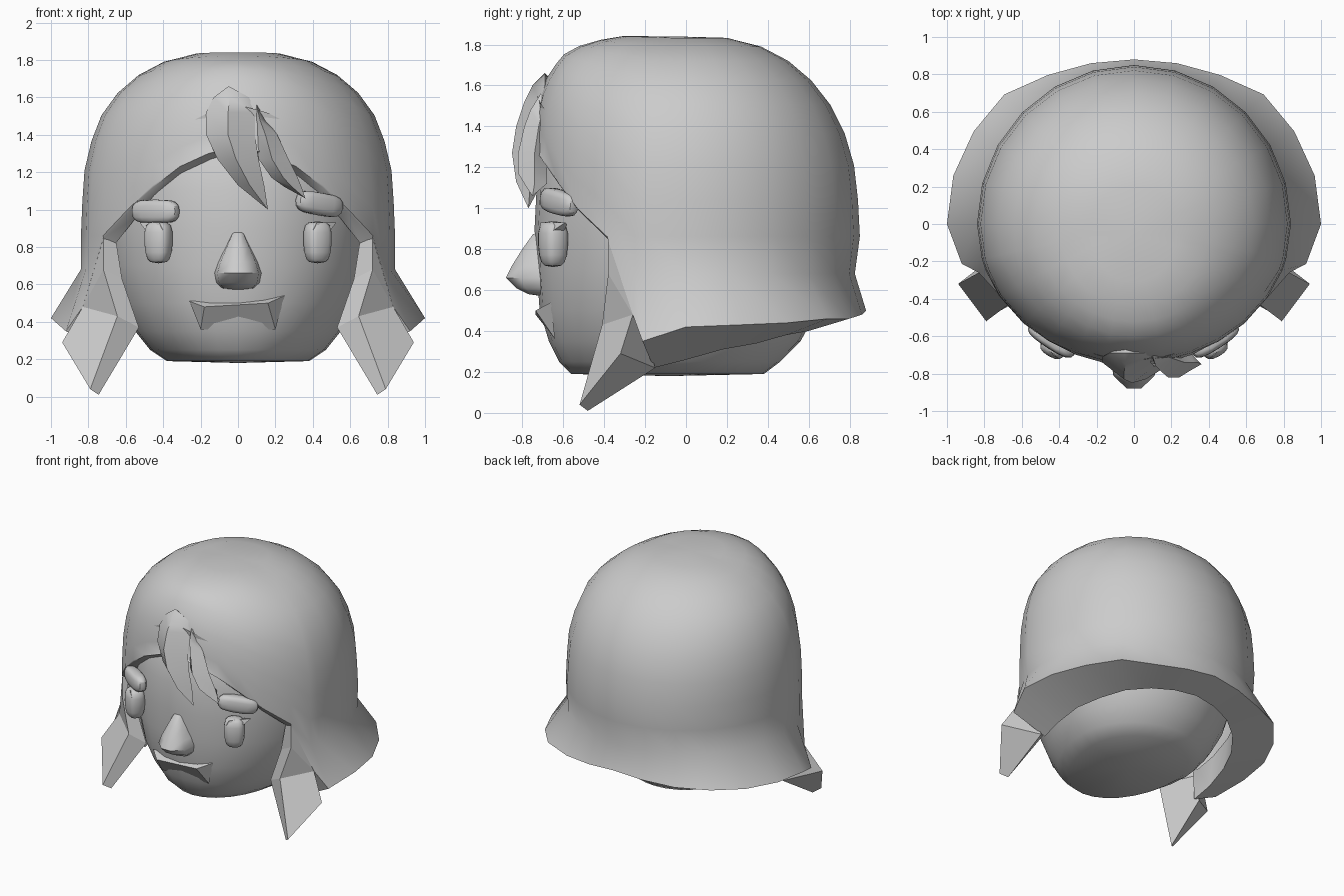
import bpy, bmesh, math
from mathutils import Vector, Matrix

if "Cube" in bpy.data.objects:
    bpy.data.objects.remove(bpy.data.objects["Cube"])

mat = bpy.data.materials.new("plain_grey")
mat.use_nodes = True
GREY = (0.6, 0.6, 0.6, 1)
mat.diffuse_color = GREY
mat.node_tree.nodes["Principled BSDF"].inputs["Base Color"].default_value = GREY


def make(name, verts, faces, smooth=None, mirror=False, soft=0):
    """Mesh object with outward normals, optional mirror, subdivision and smoothing."""
    bm = bmesh.new()
    vs = [bm.verts.new(v) for v in verts]
    for f in faces:
        bm.faces.new([vs[i] for i in f])
    bmesh.ops.recalc_face_normals(bm, faces=bm.faces)
    me = bpy.data.meshes.new(name)
    bm.to_mesh(me)
    bm.free()
    me.materials.append(mat)
    ob = bpy.data.objects.new(name, me)
    bpy.context.scene.collection.objects.link(ob)
    if soft:
        ob.modifiers.new("soft", 'SUBSURF').levels = soft
        ob.modifiers["soft"].render_levels = soft
    if mirror:
        ob.modifiers.new("mirror", 'MIRROR')
    if smooth:
        bpy.ops.object.select_all(action='DESELECT')
        ob.select_set(True)
        bpy.context.view_layer.objects.active = ob
        bpy.ops.object.shade_smooth_by_angle(angle=math.radians(smooth))
    return ob


def loft(rings, start=None, end=None, closed_ends=False):
    """Verts and faces of a skin over equal closed rings, with optional pole points."""
    n = len(rings[0])
    verts = [v for r in rings for v in r]
    faces = [(k * n + i, k * n + (i + 1) % n, (k + 1) * n + (i + 1) % n, (k + 1) * n + i)
             for k in range(len(rings) - 1) for i in range(n)]
    last = (len(rings) - 1) * n
    for pole, base in ((start, 0), (end, last)):
        if pole:
            verts.append(pole)
            faces += [(len(verts) - 1, base + i, base + (i + 1) % n) for i in range(n)]
        elif closed_ends:
            faces.append(tuple(range(base, base + n)))
    return verts, faces


def interp(table, x):
    """Linear lookup of a row in a table sorted by its first entry."""
    for a, b in zip(table, table[1:]):
        if x <= b[0]:
            t = max(0, (x - a[0]) / (b[0] - a[0]))
            return [p + (q - p) * t for p, q in zip(a, b)]
    return list(table[-1])


def polar(phi, r, z):
    """Point at an angle in degrees from the front."""
    a = math.radians(phi)
    return (r * math.sin(a), -r * math.cos(a), z)


# Head: height, half width, front depth, back depth
HEAD = [(.19, .38, .56, .38), (.25, .47, .62, .46), (.35, .55, .67, .56), (.5, .63, .715, .64),
        (.7, .69, .73, .7), (.9, .71, .74, .74), (1.1, .72, .73, .75), (1.3, .7, .69, .72), (1.5, .6, .58, .6)]
rings = []
for z, w, f, b in HEAD:
    ring = [polar(i * 360 / 28, 1, z) for i in range(28)]
    rings.append([(x * w, y * (f if y < 0 else b), z) for x, y, _ in ring])
make("head", *loft(rings, (0, -.08, .18), (0, 0, 1.6)), smooth=50)

# Hair cap: height, side, front and back radius
CAP = [(.5, .84, .74, .82), (.68, .84, .74, .825), (.85, .84, .74, .85), (1, .835, .745, .845), (1.22, .82, .75, .82),
       (1.4, .775, .745, .765), (1.55, .71, .715, .68), (1.66, .61, .67, .58), (1.75, .49, .6, .46),
       (1.81, .35, .49, .32), (1.84, .19, .32, .16), (1.85, .1, .2, .08)]
# Lower edge by angle: cap end height, outer rim radius and height, inner rim radius and height
EDGE = [(0, 1.35, .76, 1.34, .7, 1.31), (12, 1.31, .76, 1.3, .7, 1.27), (24, 1.24, .765, 1.23, .7, 1.2),
        (36, 1.13, .77, 1.12, .71, 1.09), (48, 1, .785, .99, .73, .96), (62, .86, .814, .85, .74, .82),
        (72.6, .68, .87, .48, .77, .46), (77, .68, .945, .35, .7, .22), (90, .68, 1, .42, .69, .26),
        (105, .68, 1, .43, .69, .31), (120, .68, .99, .44, .69, .34), (135, .68, .98, .46, .69, .38),
        (150, .68, .92, .46, .69, .4), (165, .68, .89, .48, .68, .42), (180, .68, .88, .5, .68, .43)]


def cap_radius(phi, z):
    _, side, front, back = interp(CAP, z)
    c = math.cos(math.radians(phi))
    return side + ((front if c > 0 else back) - side) * c * c


ROWS = 10
columns = []
for phi, zb, ro, zo, ri, zi in EDGE:
    heights = [zb + (1.847 - zb) * math.cos(k / ROWS * math.pi / 2) for k in range(1, ROWS + 1)]
    col = [polar(phi, cap_radius(phi, z), z) for z in heights]
    col += [polar(phi, ro, zo), polar(phi, ri, zi), polar(phi, min(ri + .03, .75), zi + .25)]
    columns.append(col)
columns += [[(-x, y, z) for x, y, z in c] for c in columns[-2:0:-1]]
make("hair_cap", *loft(list(zip(*columns)), start=(0, -.06, 1.84)), smooth=40)

# Side locks: matching outer and inner outlines, joined by rim faces
outer = [(.72, -.38, .85), (.72, -.38, .68), (.645, -.41, .43), (.79, -.52, .04), (.94, -.32, .29), (.83, -.26, .48)]
inner = [(.65, -.35, .82), (.62, -.36, .63), (.53, -.36, .37), (.745, -.48, .01), (.72, -.15, .22), (.74, -.23, .46)]
faces = [(0, 1, 5), (1, 2, 5), (2, 3, 4, 5)]
faces += [tuple(i + 6 for i in f) for f in faces]
faces += [(i, i + 1, i + 7, i + 6) for i in range(5)] + [(5, 0, 6, 11)]
make("side_lock", outer + inner, faces, mirror=True)


# Fringe tufts: rows of height, left x, right x, ridge depth and edge depth
def tuft(name, rows, top, tip):
    rings = [[(xl, e, z), (xl * .55 + xr * .45, f, z), (xr, e, z), ((xl + xr) / 2, e + .06, z)]
             for z, xl, xr, f, e in rows]
    make(name, *loft(rings, top, tip), smooth=50)


tuft("fringe_tuft_large", [(1.6, -.13, .06, -.75, -.69), (1.52, -.17, .09, -.79, -.71), (1.4, -.17, .09, -.83, -.74),
                           (1.27, -.11, .11, -.85, -.76), (1.13, 0, .14, -.83, -.76)],
     (-.05, -.69, 1.66), (.16, -.77, 1))
tuft("fringe_tuft_small", [(1.48, .09, .15, -.76, -.7), (1.4, .095, .21, -.79, -.72), (1.27, .11, .27, -.82, -.74),
                           (1.17, .18, .32, -.82, -.74), (1.12, .25, .34, -.79, -.74)],
     (.1, -.71, 1.56), (.36, -.75, 1.06))

# Nose: stacked half rounds tapering upward
NOSE = [(.58, .09, -.77), (.61, .12, -.83), (.66, .13, -.88), (.72, .11, -.85), (.8, .07, -.8), (.87, .035, -.75)]
rings = [[(-w, -.68, z), (-w * .85, y * .5 - .37, z), (-w * .3, y, z), (w * .3, y, z),
          (w * .85, y * .5 - .37, z), (w, -.68, z)] for z, w, y in NOSE]
make("nose", *loft(rings, (0, -.7, .57), (0, -.71, .895)), smooth=50)

# Mouth: sloping ledge over the chin
make("mouth", [(-.26, -.66, .51), (.25, -.66, .54), (.16, -.735, .5), (-.18, -.735, .48), (-.2, -.64, .36), (.2, -.64, .36)],
     [(0, 1, 2, 3), (3, 2, 5, 4), (0, 3, 4), (1, 5, 2), (0, 4, 5, 1)])


def pillow(name, size, loc, turn, tilt=0, taper=1, mirror=False):
    """Rounded box placed on the face, its lower end scaled by taper."""
    m = Matrix.Translation(loc) @ Matrix.Rotation(math.radians(turn), 4, 'Z') @ Matrix.Rotation(math.radians(tilt), 4, 'Y')
    rings = []
    for z, s in ((-.5, .66), (-.3, 1), (.3, 1), (.5, .66)):
        k = s * (taper if z < 0 else 1)
        ring = [(x * k, y * k, z) for x, y in ((-.5, -.3), (-.3, -.5), (.3, -.5), (.5, -.3),
                                               (.5, .3), (.3, .5), (-.3, .5), (-.5, .3))]
        rings.append([m @ Vector((a * b for a, b in zip(v, size))) for v in ring])
    make(name, *loft(rings, closed_ends=True), smooth=60, mirror=mirror, soft=1)


# Eyes, lashes and brows
pillow("eye", (.16, .14, .23), (.425, -.65, .825), 30, taper=.9, mirror=True)
make("eyelash", [(.42, -.71, .93), (.4, -.72, .89), (.48, -.68, .87), (.525, -.59, .93), (.48, -.58, .92), (.46, -.6, .88)],
     [(0, 1, 2), (0, 2, 3), (0, 3, 4), (3, 2, 5), (3, 5, 4), (0, 4, 5, 1), (1, 5, 2)], smooth=40, mirror=True)
pillow("right_brow", (.3, .1, .13), (-.44, -.62, .99), -33)
pillow("left_brow", (.3, .1, .125), (.435, -.62, 1.03), 33, tilt=9)
